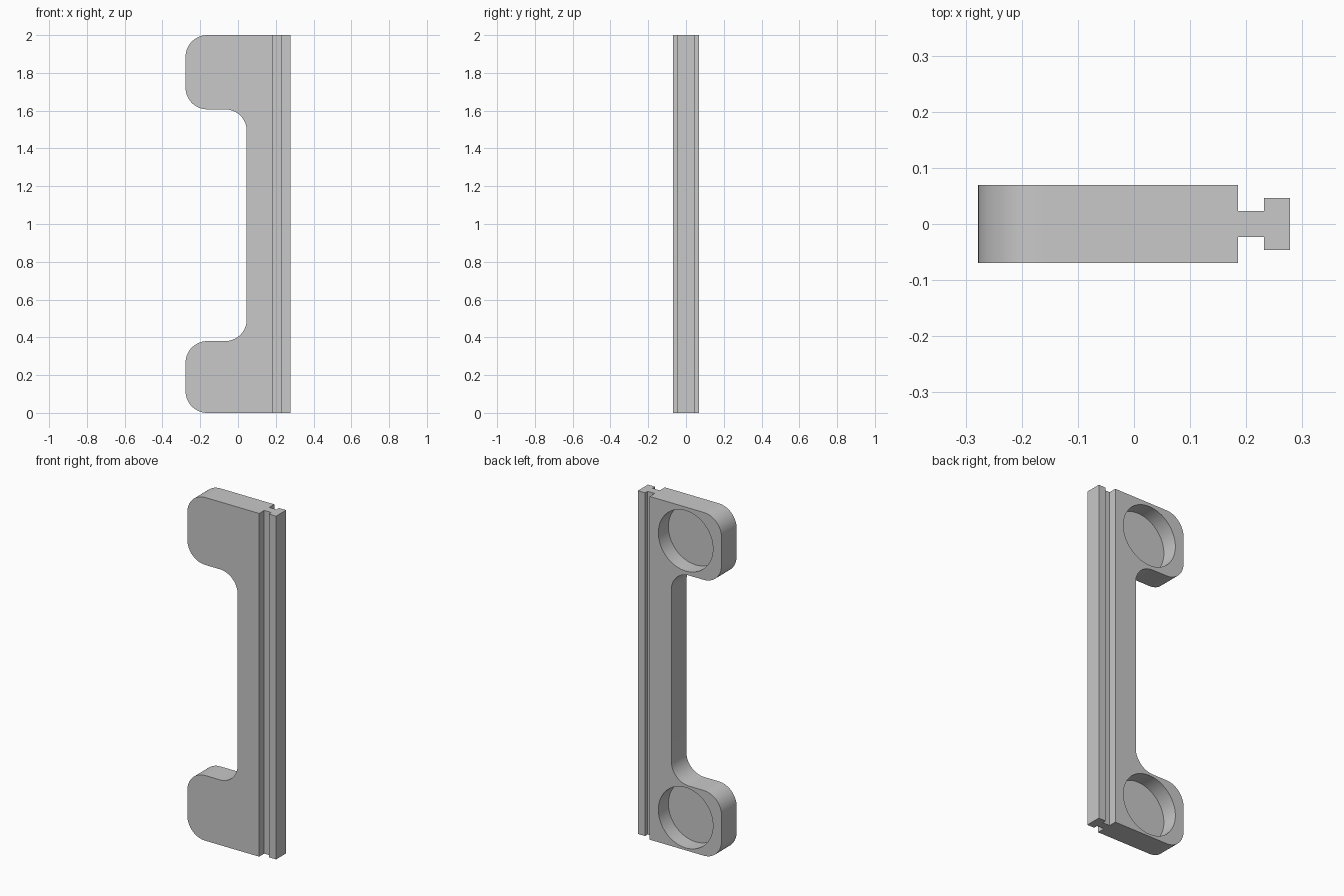
import bpy, bmesh, math
from mathutils import Matrix

cube = bpy.data.objects.get("Cube")
if cube:
    bpy.data.objects.remove(cube, do_unlink=True)

U = 0.0463            # thickness module of the rail
HEIGHT = 2.0
LEFT, RIGHT = -6 * U, 4 * U
GRIP = U              # inner edge of the slim grip
LOWER_PAD, UPPER_PAD = 0.38, 0.393   # heights of the end pads
FILLET = 0.115
HALF = 1.5 * U        # half thickness of the plate

grey = bpy.data.materials.new("light grey")
grey.use_nodes = True
colour = (0.58, 0.58, 0.58, 1)
grey.diffuse_color = colour
grey.node_tree.nodes["Principled BSDF"].inputs["Base Color"].default_value = colour


def finish(name, bm):
    bmesh.ops.recalc_face_normals(bm, faces=bm.faces)
    mesh = bpy.data.meshes.new(name)
    bm.to_mesh(mesh)
    bm.free()
    mesh.materials.append(grey)
    obj = bpy.data.objects.new(name, mesh)
    bpy.context.collection.objects.link(obj)
    return obj


def extrude(name, points, direction):
    bm = bmesh.new()
    face = bm.faces.new([bm.verts.new(p) for p in points])
    top = bmesh.ops.extrude_face_region(bm, geom=[face])["geom"]
    verts = [v for v in top if isinstance(v, bmesh.types.BMVert)]
    bmesh.ops.translate(bm, verts=verts, vec=direction)
    return finish(name, bm)


def arc(cx, cz, start, end, steps=14):
    angles = [math.radians(start + (end - start) * i / steps) for i in range(steps + 1)]
    return [(cx + FILLET * math.cos(a), cz + FILLET * math.sin(a)) for a in angles]


def pad_outline(pad):
    # Rounded pad and grip fillet, measured from the pad's own end
    return ([(RIGHT, 0)]
            + arc(LEFT + FILLET, FILLET, 270, 180)
            + arc(LEFT + FILLET, pad - FILLET, 180, 90)
            + arc(GRIP - FILLET, pad + FILLET, 270, 360))


def apply_boolean(target, tool, operation):
    mod = target.modifiers.new(operation.title(), "BOOLEAN")
    mod.operation, mod.object, mod.solver = operation, tool, "EXACT"
    bpy.context.view_layer.objects.active = target
    bpy.ops.object.modifier_apply(modifier=mod.name)
    bpy.data.objects.remove(tool, do_unlink=True)


# Plate: lower pad outline joined to the flipped upper one
outline = pad_outline(LOWER_PAD)
outline += [(x, HEIGHT - z) for x, z in reversed(pad_outline(UPPER_PAD))]
plate = extrude("handle_plate", [(x, -HALF, z) for x, z in outline], (0, 2 * HALF, 0))

# Round pockets sunk into the back of both pads
for z in (LOWER_PAD / 2, HEIGHT - UPPER_PAD / 2):
    bm = bmesh.new()
    place = Matrix.Translation((-U, HALF, z)) @ Matrix.Rotation(math.pi / 2, 4, "X")
    bmesh.ops.create_cone(bm, cap_ends=True, segments=64, radius1=0.176,
                          radius2=0.176, depth=4 * U, matrix=place)
    apply_boolean(plate, finish("pocket_cutter", bm), "DIFFERENCE")

# T-shaped sliding rail along the straight edge
side = [(RIGHT - U / 2, U / 2), (RIGHT + U, U / 2), (RIGHT + U, U), (RIGHT + 2 * U, U)]
section = side + [(x, -y) for x, y in reversed(side)]
rail = extrude("slide_rail", [(x, y, 0) for x, y in section], (0, 0, HEIGHT))
apply_boolean(plate, rail, "UNION")

# Smooth the curves, keep the corners crisp
bpy.ops.object.select_all(action="DESELECT")
plate.select_set(True)
bpy.context.view_layer.objects.active = plate
bpy.ops.object.shade_smooth_by_angle(angle=math.radians(30))
